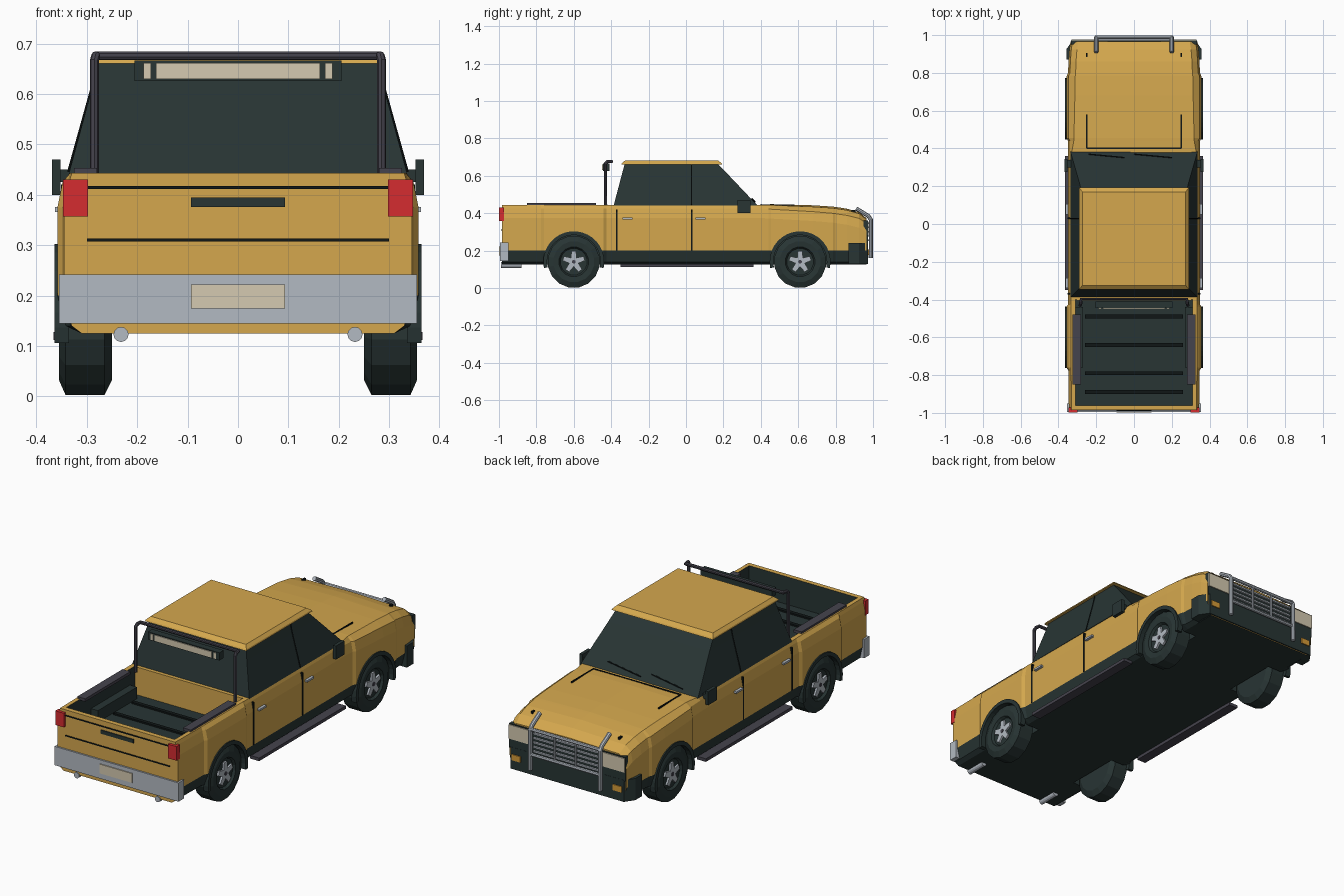
import bpy, bmesh, math
from mathutils import Vector

old = bpy.data.objects.get("Cube")
if old:
    bpy.data.objects.remove(old, do_unlink=True)


def material(name, *rgb):
    m = bpy.data.materials.new(name)
    m.use_nodes = True
    m.diffuse_color = (*rgb, 1)
    m.node_tree.nodes["Principled BSDF"].inputs["Base Color"].default_value = (*rgb, 1)
    return m


YELLOW = material("golden yellow paint", 0.66, 0.39, 0.076)
DARK = material("dark trim", 0.021, 0.035, 0.034)
BLACK = material("black seam", 0.005, 0.008, 0.008)
SILVER = material("silver metal", 0.45, 0.49, 0.54)
GREY = material("dark grey tube", 0.06, 0.057, 0.075)
RED = material("red lamp", 0.66, 0.025, 0.03)
CREAM = material("cream lamp", 0.66, 0.59, 0.44)
ORANGE = material("orange lamp", 0.68, 0.33, 0.04)
SIDES = (("left", 1), ("right", -1))


def finish(name, bm, *mats):
    bmesh.ops.recalc_face_normals(bm, faces=bm.faces[:])
    me = bpy.data.meshes.new(name)
    bm.to_mesh(me)
    bm.free()
    ob = bpy.data.objects.new(name, me)
    bpy.context.collection.objects.link(ob)
    for m in mats:
        me.materials.append(m)
    return ob


def loft(name, rings, *mats, rule=None):
    """Skin closed rings of points and cap both ends."""
    bm = bmesh.new()
    vs = [[bm.verts.new(p) for p in r] for r in rings]
    n = len(vs[0])
    for a, b in zip(vs, vs[1:]):
        for i in range(n):
            j = (i + 1) % n
            bm.faces.new((a[i], a[j], b[j], b[i]))
    bm.faces.new(vs[0])
    bm.faces.new(vs[-1][::-1])
    if rule:
        for f in bm.faces:
            f.material_index = rule(f)
    return finish(name, bm, *mats)


def prism(name, pts, axis, a, b, *mats, rule=None):
    """Extrude a 2D outline along an axis from a to b."""
    def place(p, t):
        return {"x": (t, *p), "y": (p[0], t, p[1]), "z": (*p, t)}[axis]
    return loft(name, [[place(p, t) for p in pts] for t in (a, b)], *mats, rule=rule)


def box(name, x, y, z, *mats, rule=None):
    pts = [(x[0], y[0]), (x[1], y[0]), (x[1], y[1]), (x[0], y[1])]
    return prism(name, pts, "z", *z, *mats, rule=rule)


def pair(name, x, y, z, mat):
    """A box on each side of the centre line."""
    for side, s in SIDES:
        box(f"{side}_{name}", (s * x[0], s * x[1]), y, z, mat)


def circle(cy, cz, r, n, start=0.0, sweep=math.tau):
    return [(cy + r * math.cos(start + sweep * i / n),
             cz + r * math.sin(start + sweep * i / n)) for i in range(n)]


def tube(name, points, r, mat):
    cu = bpy.data.curves.new(name, "CURVE")
    cu.dimensions = "3D"
    cu.bevel_depth, cu.bevel_resolution, cu.use_fill_caps = r, 2, True
    sp = cu.splines.new("POLY")
    sp.points.add(len(points) - 1)
    for q, p in zip(sp.points, points):
        q.co = (*p, 1)
    ob = bpy.data.objects.new(name, cu)
    bpy.context.collection.objects.link(ob)
    cu.materials.append(mat)
    bpy.ops.object.select_all(action="DESELECT")
    ob.select_set(True)
    bpy.context.view_layer.objects.active = ob
    bpy.ops.object.convert(target="MESH")
    bpy.ops.object.shade_smooth_by_angle()


def cut(target, cutter):
    mod = target.modifiers.new("cut", "BOOLEAN")
    mod.operation, mod.solver, mod.object = "DIFFERENCE", "EXACT", cutter
    cutter.hide_render = True
    bpy.ops.object.select_all(action="DESELECT")
    target.select_set(True)
    bpy.context.view_layer.objects.active = target
    bpy.ops.object.modifier_apply(modifier=mod.name)
    bpy.data.objects.remove(cutter, do_unlink=True)


# Body shell: y, half width, shoulder height, top height, top inset, crown
STATIONS = [
    (-0.985, .345, .425, .443, .015, 0), (-0.775, .348, .425, .443, .015, 0),
    (-0.76, .358, .425, .443, .025, 0), (-0.44, .358, .425, .443, .025, 0),
    (-0.425, .349, .425, .443, .015, 0), (0.37, .349, .425, .443, .018, 0),
    (0.44, .349, .422, .443, .03, .004), (0.455, .358, .421, .443, .04, .005),
    (0.68, .358, .408, .434, .045, .008), (0.785, .356, .399, .427, .045, .008),
    (0.8, .349, .397, .425, .04, .008), (0.86, .347, .388, .416, .04, .008),
    (0.925, .342, .372, .398, .04, .007), (0.966, .335, .345, .366, .04, .006)]


def section(y, w, zs, zt, inset, crown):
    half = [(.31, .125), (w - .015, .14), (w, .2), (w, zs - .05), (w - .01, zs), (w - inset, zt)]
    return ([(x, y, z) for x, z in half] + [(0, y, zt + crown)]
            + [(-x, y, z) for x, z in reversed(half)])


def below_sill(f):
    return int(f.calc_center_median().z < 0.19)


body = loft("body", [section(*s) for s in STATIONS], YELLOW, DARK, rule=below_sill)
cut(body, box("bed_cutter", (-.31, .31), (-.96, -.4), (.3, .6), YELLOW, DARK, rule=lambda f: 1))
AXLES = (("rear", -0.6), ("front", 0.61))
for end, y in AXLES:
    for side, s in SIDES:
        cut(body, prism("arch_cutter", circle(y, .14, .148, 24), "x", s * .235, s * .5,
                        YELLOW, DARK, rule=lambda f: 1))

# Wheels, rims and arch flares
for end, y in AXLES:
    for side, s in SIDES:
        tag = f"{end}_{side}"
        profile = [(.25, .08), (.25, .11), (.265, .14), (.342, .14), (.355, .11),
                   (.352, .08), (.34, .072)]
        loft(tag + "_tyre", [[(s * x, *p) for p in circle(y, .14, r, 16, math.pi / 16)]
                             for x, r in profile], DARK)
        star = []
        for k in range(5):
            a = math.pi / 2 + k * math.tau / 5
            star += [(y + r * math.cos(a + d), .14 + r * math.sin(a + d))
                     for d, r in ((-.2, .06), (.2, .06), (math.pi / 5, .026))]
        prism(tag + "_rim", star, "x", s * .335, s * .35, SILVER)
        prism(tag + "_hub", circle(y, .14, .01, 10), "x", s * .345, s * .353, GREY)
        arc = math.radians(204)
        outer = circle(y, .14, .163, 20, math.radians(-12), arc * 20 / 19)
        inner = circle(y, .14, .143, 20, math.radians(-12), arc * 20 / 19)
        prism(tag + "_flare", outer + inner[::-1], "x", s * .335, s * .364, DARK)

# Cab glass and roof


def slab(x, y0, y1, z):
    return [(-x, y0, z), (x, y0, z), (x, y1, z), (-x, y1, z)]


loft("cab_glass", [slab(.336, -.387, .383, .44), slab(.29, -.342, .222, .61),
                   slab(.277, -.328, .172, .662)], DARK)
loft("roof", [slab(.29, -.347, .194, .66), slab(.288, -.343, .19, .667),
              slab(.273, -.325, .17, .682)], YELLOW)
for name, x0, x1 in (("right_wiper", -.24, -.05), ("left_wiper", 0, .2)):
    tube(name, [(x0, .37, .46), (x1, .352, .478)], .003, BLACK)
for side, s in SIDES:
    tube(side + "_door_pillar", [(s * .336, .03, .445), (s * .29, .03, .61), (s * .279, .03, .66)],
         .003, BLACK)

# Doors, mirrors and running boards
for end, y in (("rear", -.37), ("front", .03)):
    pair(end + "_door_seam", (.33, .351), (y - .004, y + .004), (.2, .42), BLACK)
for end, y in (("rear", -.34), ("front", .05)):
    pair(end + "_door_handle", (.345, .363), (y, y + .055), (.366, .376), SILVER)
pair("mirror", (.352, .369), (.275, .345), (.4, .47), DARK)
pair("mirror_arm", (.325, .36), (.3, .34), (.425, .45), DARK)
pair("running_board", (.315, .366), (-.35, .36), (.112, .128), GREY)

# Load bed
box("bed_front_wall", (-.305, .305), (-.405, -.398), (.3, .443), YELLOW)
for i, y in enumerate((-.89, -.79, -.64, -.49)):
    box(f"bed_rib_{i + 1}", (-.26, .26), (y - .01, y + .01), (.298, .308), BLACK)
pair("bed_rail", (.28, .325), (-.85, -.48), (.438, .453), GREY)
pair("bed_wheel_box", (.27, .312), (-.76, -.44), (.298, .36), DARK)

# Roll bar and light bar
tube("roll_bar", [(-.285, -.43, .43), (-.285, -.43, .665), (-.282, -.42, .676), (-.28, -.397, .676),
                  (.28, -.397, .676), (.282, -.42, .676), (.285, -.43, .665), (.285, -.43, .43)],
     .009, GREY)
box("light_bar", (-.205, .205), (-.445, -.41), (.626, .666), DARK)
box("light_bar_lens", (-.163, .163), (-.449, -.444), (.63, .661), CREAM)
pair("light_bar_end_lens", (.173, .187), (-.449, -.444), (.63, .661), CREAM)

# Tail
box("rear_bumper", (-.355, .355), (-.994, -.95), (.145, .242), SILVER)
box("rear_plate", (-.093, .093), (-.999, -.993), (.174, .222), CREAM)
pair("tail_lamp", (.298, .347), (-.999, -.972), (.357, .43), RED)
box("tailgate_handle", (-.093, .093), (-.99, -.98), (.376, .395), DARK)
for name, z in (("upper", .414), ("lower", .31)):
    box(name + "_tailgate_seam", (-.3, .3), (-.988, -.98), (z - .003, z + .003), BLACK)
for side, s in SIDES:
    prism(side + "_exhaust", circle(s * .232, .123, .015, 12), "y", -.99, -.88, SILVER)

# Nose
plan = [(.33, .87), (.358, .87), (.358, .925), (.325, .973)]
prism("front_bumper", plan + [(-x, y) for x, y in reversed(plan)], "z", .128, .24, DARK)
box("grille_panel", (-.333, .333), (.95, .972), (.235, .36), DARK)
pair("headlamp", (.205, .332), (.97, .977), (.282, .355), CREAM)
pair("turn_signal", (.265, .315), (.97, .978), (.175, .205), ORANGE)
for i in range(5):
    z = .255 + i * .023
    box(f"grille_bar_{i + 1}", (-.19, .19), (.97, .982), (z - .004, z + .004), SILVER)

# Bull bar
for side, s in SIDES:
    x = s * .2
    tube(side + "_bull_bar_post", [(x, .988, .16), (x, .988, .365), (x, .975, .385),
                                   (x, .91, .425)], .011, SILVER)
    tube(side + "_bull_bar_upright", [(s * .06, .988, .24), (s * .06, .988, .37)], .006, SILVER)
for name, z in (("upper", .37), ("lower", .24)):
    tube(name + "_bull_bar_rail", [(-.2, .988, z), (.2, .988, z)], .009, SILVER)

# Bonnet seams and washers
pair("bonnet_seam", (.247, .253), (.4, .58), (.43, .447), BLACK)
box("bonnet_rear_seam", (-.25, .25), (.398, .404), (.43, .448), BLACK)
pair("washer", (.245, .255), (.885, .905), (.395, .417), BLACK)
